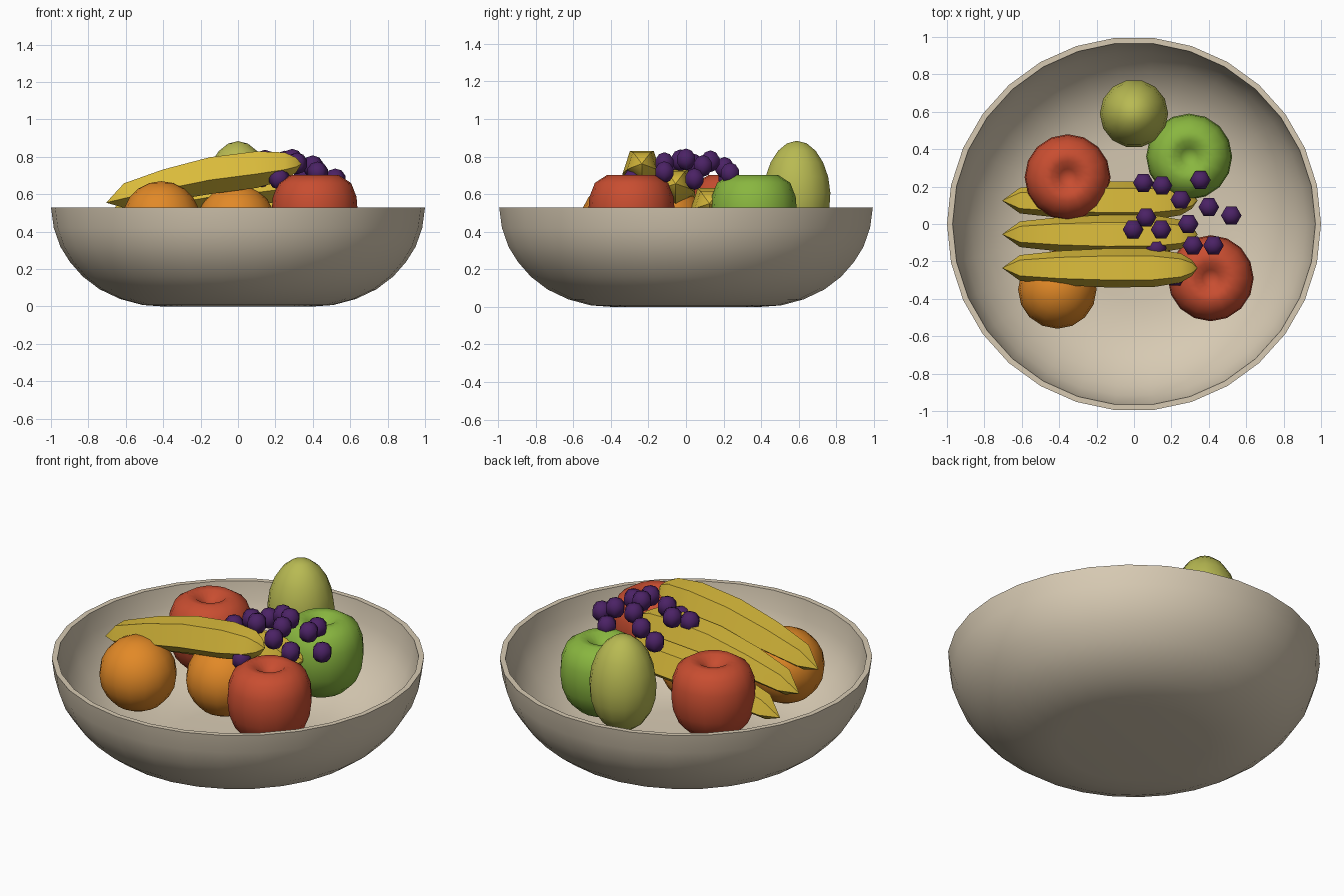
import bpy, bmesh, math

if "Cube" in bpy.data.objects:
    bpy.data.objects.remove(bpy.data.objects["Cube"])


def material(name, rgb):
    m = bpy.data.materials.new(name)
    m.diffuse_color = (*rgb, 1)
    m.use_nodes = True
    m.node_tree.nodes["Principled BSDF"].inputs["Base Color"].default_value = m.diffuse_color
    return m


CREAM = material("cream ceramic", (0.68, 0.59, 0.45))
RED = material("apple red", (0.58, 0.075, 0.03))
ORANGE = material("orange peel", (0.76, 0.25, 0.02))
GREEN = material("apple green", (0.25, 0.47, 0.05))
PEAR = material("pear green", (0.48, 0.49, 0.085))
YELLOW = material("banana yellow", (0.72, 0.51, 0.045))
PURPLE = material("grape purple", (0.07, 0.016, 0.13))


def skin(name, rings, mat, angle, close=False):
    """Join rings of points into a surface; rings collapsed to a point are merged."""
    bm = bmesh.new()
    loops = [[bm.verts.new(p) for p in ring] for ring in rings]
    n = len(rings[0])
    for a, b in zip(loops, loops[1:]):
        for i in range(n):
            j = (i + 1) % n
            bm.faces.new((a[i], a[j], b[j], b[i]))
    bmesh.ops.remove_doubles(bm, verts=bm.verts, dist=1e-5)
    bmesh.ops.recalc_face_normals(bm, faces=bm.faces)
    me = bpy.data.meshes.new(name)
    bm.to_mesh(me)
    bm.free()
    me.materials.append(mat)
    ob = bpy.data.objects.new(name, me)
    bpy.context.collection.objects.link(ob)
    bpy.ops.object.select_all(action='DESELECT')
    ob.select_set(True)
    bpy.context.view_layer.objects.active = ob
    bpy.ops.object.shade_smooth_by_angle(angle=math.radians(angle))
    return ob


def lathe(name, profile, sides, loc, mat, angle=60):
    turns = [2 * math.pi * i / sides for i in range(sides)]
    rings = [[(r * math.cos(t), r * math.sin(t), z) for t in turns] for r, z in profile]
    ob = skin(name, rings, mat, angle)
    ob.location = loc
    return ob


def ball(rx, rz, steps, egg=0.0):
    """Half-circle profile; egg > 0 makes the lower half fuller."""
    pts = []
    for i in range(steps + 1):
        a = math.pi * i / steps
        pts.append((max(0, rx * math.sin(a) * (1 + egg * math.cos(a))) if 0 < i < steps else 0,
                    -rz * math.cos(a)))
    return pts


# Bowl: outer wall, rim and inner wall in one closed profile
outer = [(0, 0), (0.40, 0), (0.51, 0.008), (0.63, 0.04), (0.74, 0.092), (0.83, 0.16),
         (0.90, 0.24), (0.95, 0.32), (0.985, 0.42), (1.0, 0.53)]
inner = [(0.97, 0.53), (0.955, 0.42), (0.92, 0.33), (0.87, 0.25), (0.805, 0.18),
         (0.72, 0.115), (0.62, 0.068), (0.50, 0.038), (0.40, 0.03), (0, 0.03)]
lathe("bowl", outer + inner, 30, (0, 0, 0), CREAM, 40)

# Apples with a dimple at top and bottom
apple = [(0, 0.03), (0.06, 0), (0.13, 0.012), (0.19, 0.07), (0.22, 0.145), (0.23, 0.225),
         (0.224, 0.305), (0.195, 0.38), (0.13, 0.422), (0.085, 0.418), (0.045, 0.385), (0, 0.36)]
for name, x, y, mat in (("red_apple_front", 0.41, -0.29, RED),
                        ("red_apple_back", -0.355, 0.25, RED),
                        ("green_apple", 0.295, 0.36, GREEN)):
    lathe(name, apple, 16, (x, y, 0.28), mat)

# Oranges
for name, loc in (("orange_left", (-0.41, -0.35, 0.46)), ("orange_middle", (-0.01, -0.11, 0.445))):
    lathe(name, ball(0.21, 0.21, 10), 16, loc, ORANGE)

# Pear
lathe("pear", ball(0.183, 0.277, 10, 0.06), 14, (0, 0.59, 0.607), PEAR)

# Bananas: pentagonal sections along an arched path (x, z, radius)
path = [(-0.705, 0.555, 0), (-0.61, 0.60, 0.072), (-0.40, 0.655, 0.096), (-0.15, 0.71, 0.109),
        (0.10, 0.742, 0.108), (0.25, 0.757, 0.082), (0.31, 0.76, 0.045), (0.34, 0.762, 0)]
angles = [math.radians(54 + 72 * i) for i in range(5)]
for k, name in enumerate(("banana_front", "banana_middle", "banana_back")):
    y0 = -0.235 + 0.18 * k
    rings = []
    for x, z, r in path:
        zc = z - k * (0.075 + 0.03 * (x + 0.7))
        rings.append([(x, y0 + r * math.cos(a), zc + r * math.sin(a)) for a in angles])
    skin(name, rings, YELLOW, 40)

# Grapes
grapes = [(0.05, 0.22, 0.69), (0.15, 0.205, 0.74), (0.355, 0.235, 0.71), (0.25, 0.13, 0.775),
          (0.40, 0.09, 0.75), (0.52, 0.045, 0.68), (0.065, 0.035, 0.76), (0.145, -0.03, 0.78),
          (-0.005, -0.03, 0.73), (0.29, 0, 0.785), (0.315, -0.115, 0.765),
          (0.425, -0.115, 0.717), (0.12, -0.13, 0.69), (0.22, -0.28, 0.683)]
for i, loc in enumerate(grapes):
    lathe(f"grape_{i + 1}", ball(0.058, 0.058, 5), 6, loc, PURPLE, 65)
